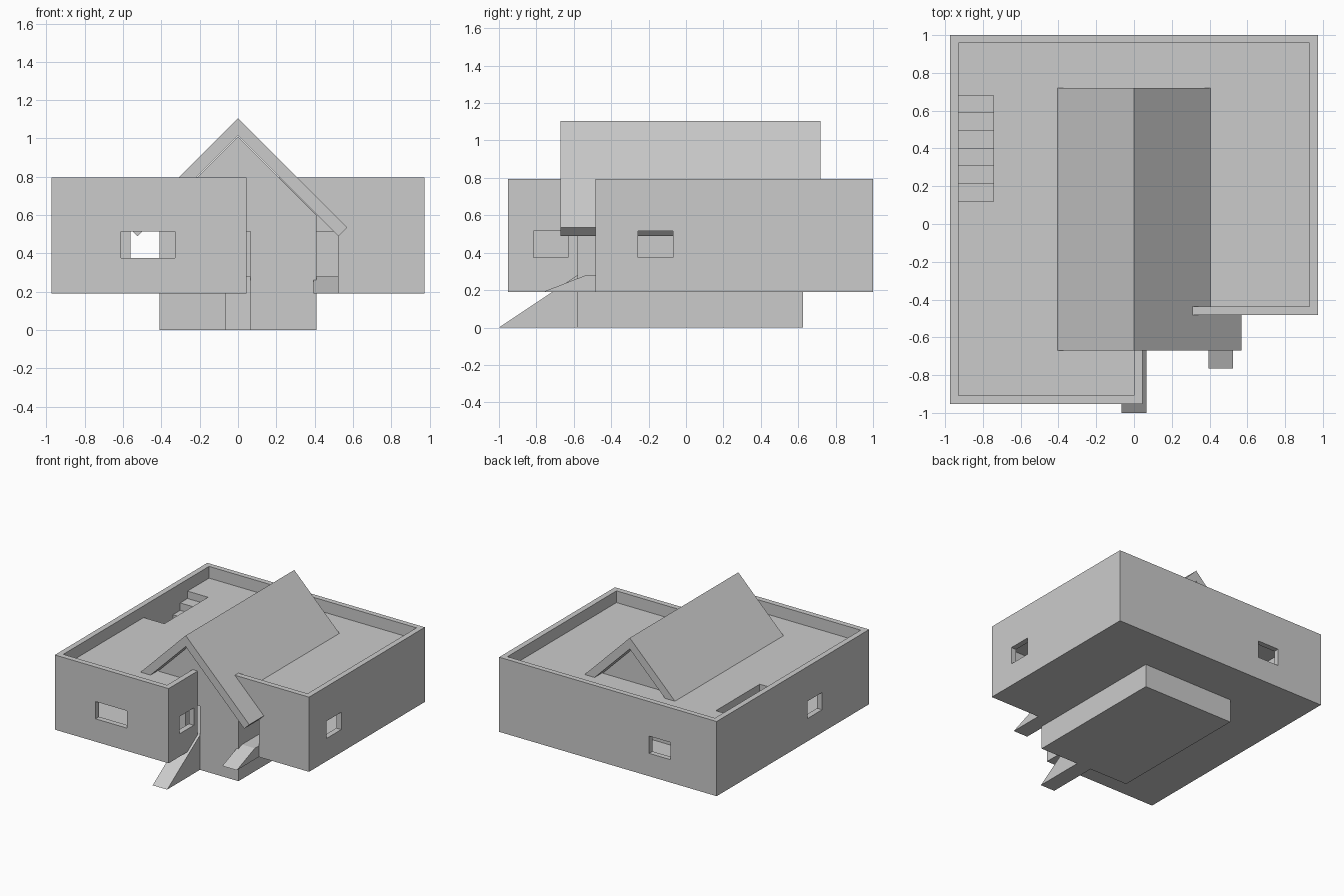
import bpy, bmesh
from mathutils import Vector

if "Cube" in bpy.data.objects:
    bpy.data.objects.remove(bpy.data.objects["Cube"])


def prism(name, pts, axis, a, b):
    """Extrude a closed 2D profile along axis from a to b."""
    place = {'x': lambda p, t: (t, p[0], p[1]),
             'y': lambda p, t: (p[0], t, p[1]),
             'z': lambda p, t: (p[0], p[1], t)}[axis]
    bm = bmesh.new()
    face = bm.faces.new([bm.verts.new(place(p, a)) for p in pts])
    out = bmesh.ops.extrude_face_region(bm, geom=[face])
    shift = Vector(place((0, 0), b - a))
    bmesh.ops.translate(bm, vec=shift,
                        verts=[v for v in out['geom'] if isinstance(v, bmesh.types.BMVert)])
    bmesh.ops.recalc_face_normals(bm, faces=bm.faces)
    mesh = bpy.data.meshes.new(name)
    bm.to_mesh(mesh)
    bm.free()
    ob = bpy.data.objects.new(name, mesh)
    bpy.context.collection.objects.link(ob)
    return ob


def box(name, x0, x1, y0, y1, z0, z1):
    return prism(name, [(x0, y0), (x1, y0), (x1, y1), (x0, y1)], 'z', z0, z1)


def cut(target, cutter):
    cutter.hide_render = True
    mod = target.modifiers.new("cut", 'BOOLEAN')
    mod.operation, mod.solver, mod.object = 'DIFFERENCE', 'EXACT', cutter
    bpy.context.view_layer.objects.active = target
    bpy.ops.object.modifier_apply(modifier=mod.name)
    bpy.data.objects.remove(cutter)


def gable(half, base, apex):
    return [(-half, base), (half, base), (half, apex - half), (0, apex), (-half, apex - half)]


FLOOR, DECK = 0.28, 0.70          # interior floor and flat roof heights
SILL, HEAD = 0.375, 0.515         # window bottom and top

# L-shaped raised storey with parapet
outer = [(-.975, -.953), (.045, -.953), (.045, -.483), (.975, -.483), (.975, 1), (-.975, 1)]
inner = [(-.93, -.908), (0, -.908), (0, -.438), (.93, -.438), (.93, .957), (-.93, .957)]
walls = prism("raised_storey", outer, 'z', .19, .795)
cut(walls, prism("rooms", inner, 'z', FLOOR, DECK - .07))
cut(walls, prism("roof_recess", inner, 'z', DECK, .9))
cut(walls, prism("house_void", gable(.41, -.1, 1.01), 'y', -.58, .625))

# stairwell, windows and side door openings
openings = [
    (-.93, -.745, .12, .775, .55, .75),
    (-.61, -.33, -1.0, -.87, SILL, HEAD),
    (-.56, -.37, .9, 1.05, SILL, HEAD),
    (-1.0, -.9, -.35, -.16, SILL, HEAD),
    (.9, 1.0, -.257, -.07, SILL, HEAD),
    (-.03, .08, -.815, -.63, SILL, HEAD),
    (.41, .525, -.53, -.40, FLOOR, HEAD),
]
for o in openings:
    cut(walls, box("opening", *o))

# central gabled house body with front door
house = prism("house_body", gable(.41, 0, 1.01), 'y', -.58, .625)
cut(house, prism("hall", gable(.365, FLOOR, 1.08), 'y', -.535, .58))
cut(house, box("front_door_opening", -.065, .065, -.65, -.5, FLOOR, HEAD))

# pitched roof
prism("pitched_roof", [(0, 1.105), (.57, .535), (.525, .49), (0, 1.015),
                       (-.525, .49), (-.57, .535)], 'y', -.67, .72)

# entrance ramps
prism("front_ramp", [(-1, 0), (-.58, 0), (-.58, .28)], 'x', -.065, .065)
prism("side_ramp", [(-.765, .19), (-.48, .19), (-.48, .28), (-.535, .28)], 'x', .395, .525)

# stairs to the flat roof: stepped profile
n, y0, y1 = 7, .12, .775
profile = [(y1, FLOOR), (y0, FLOOR)]
for i in range(n):
    z = FLOOR + (DECK - FLOOR) * (i + 1) / n
    profile += [(y0 + (y1 - y0) * i / n, z), (y0 + (y1 - y0) * (i + 1) / n, z)]
prism("roof_stairs", profile, 'x', -.93, -.745)
